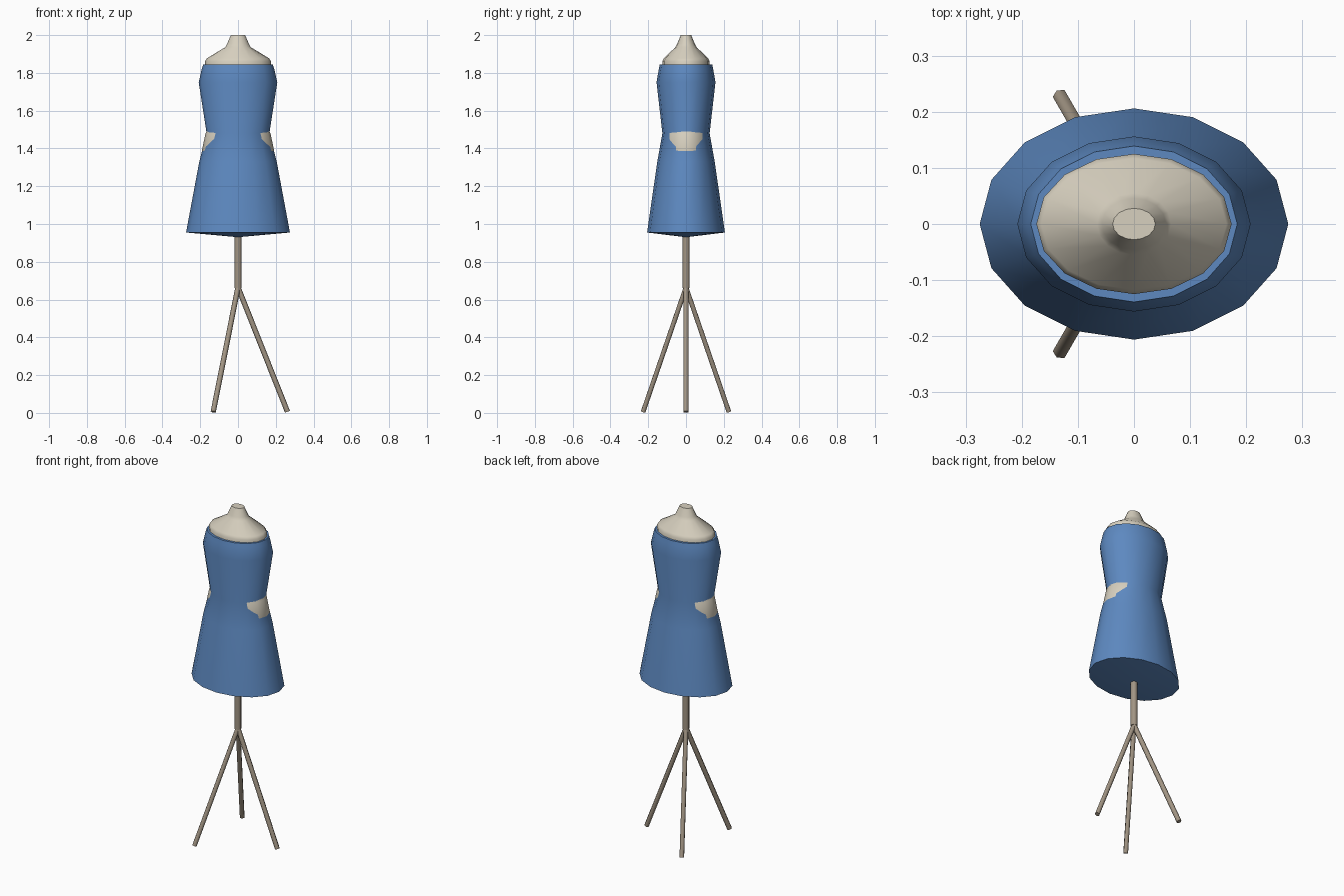
import bpy, bmesh, math
from mathutils import Vector

if "Cube" in bpy.data.objects:
    bpy.data.objects.remove(bpy.data.objects["Cube"])


def material(name, rgb):
    m = bpy.data.materials.new(name)
    m.diffuse_color = (*rgb, 1)
    m.use_nodes = True
    m.node_tree.nodes["Principled BSDF"].inputs["Base Color"].default_value = m.diffuse_color
    return m


blue = material("blue_cloth", (0.11, 0.25, 0.53))
cream = material("cream_linen", (0.68, 0.63, 0.52))
wood = material("stand_wood", (0.36, 0.30, 0.23))


def finish(bm, name, mat, angle=40):
    bmesh.ops.recalc_face_normals(bm, faces=bm.faces[:])
    me = bpy.data.meshes.new(name)
    bm.to_mesh(me)
    bm.free()
    ob = bpy.data.objects.new(name, me)
    bpy.context.collection.objects.link(ob)
    me.materials.append(mat)
    bpy.ops.object.select_all(action='DESELECT')
    ob.select_set(True)
    bpy.context.view_layer.objects.active = ob
    bpy.ops.object.shade_smooth_by_angle(angle=math.radians(angle))
    return ob


def loft(name, rings, mat, sides=16, tip=None):
    """Skin a stack of elliptical rings (z, rx, ry); tip is the height of a pointed base."""
    bm = bmesh.new()
    loops = []
    for z, rx, ry in rings:
        loops.append([bm.verts.new((rx * math.cos(i * math.tau / sides),
                                    ry * math.sin(i * math.tau / sides), z))
                      for i in range(sides)])
    for a, b in zip(loops, loops[1:]):
        for i in range(sides):
            j = (i + 1) % sides
            bm.faces.new((a[i], a[j], b[j], b[i]))
    bm.faces.new(loops[-1])
    if tip is None:
        bm.faces.new(loops[0])
    else:
        apex = bm.verts.new((0, 0, tip))
        for i in range(sides):
            bm.faces.new((apex, loops[0][i], loops[0][(i + 1) % sides]))
    return finish(bm, name, mat)


def rod(name, start, end, radius, sides, mat):
    """Straight round bar between two points."""
    start, end = Vector(start), Vector(end)
    axis = end - start
    bm = bmesh.new()
    bmesh.ops.create_cone(bm, cap_ends=True, segments=sides, radius1=radius,
                          radius2=radius, depth=axis.length)
    bm.transform(axis.to_track_quat('Z', 'Y').to_matrix().to_4x4())
    bmesh.ops.translate(bm, verts=bm.verts[:], vec=(start + end) / 2)
    return finish(bm, name, mat, 65)


# Dress shell with a shallow pointed underside
loft("dress", [(0.955, 0.275, 0.206), (1.33, 0.205, 0.152), (1.48, 0.166, 0.125),
               (1.75, 0.208, 0.156), (1.82, 0.192, 0.144), (1.845, 0.184, 0.139)],
     blue, tip=0.93)

# Padded torso: shows at the waist sides, shoulders and neck
loft("torso", [(1.00, 0.22, 0.16), (1.37, 0.188, 0.130), (1.39, 0.191, 0.134),
               (1.48, 0.172, 0.121), (1.50, 0.162, 0.115), (1.75, 0.19, 0.14),
               (1.84, 0.174, 0.125), (1.862, 0.174, 0.125), (1.877, 0.165, 0.117),
               (1.937, 0.066, 0.055), (1.955, 0.057, 0.046), (2.0, 0.038, 0.028)], cream)

# Stand pole and three splayed legs
rod("stand_pole", (0, 0, 0.66), (0, 0, 0.96), 0.019, 8, wood)
for k in range(3):
    a = k * math.tau / 3
    rod(f"stand_leg_{k + 1}", (0, 0, 0.665),
        (0.262 * math.cos(a), 0.262 * math.sin(a), 0.006), 0.014, 6, wood)
